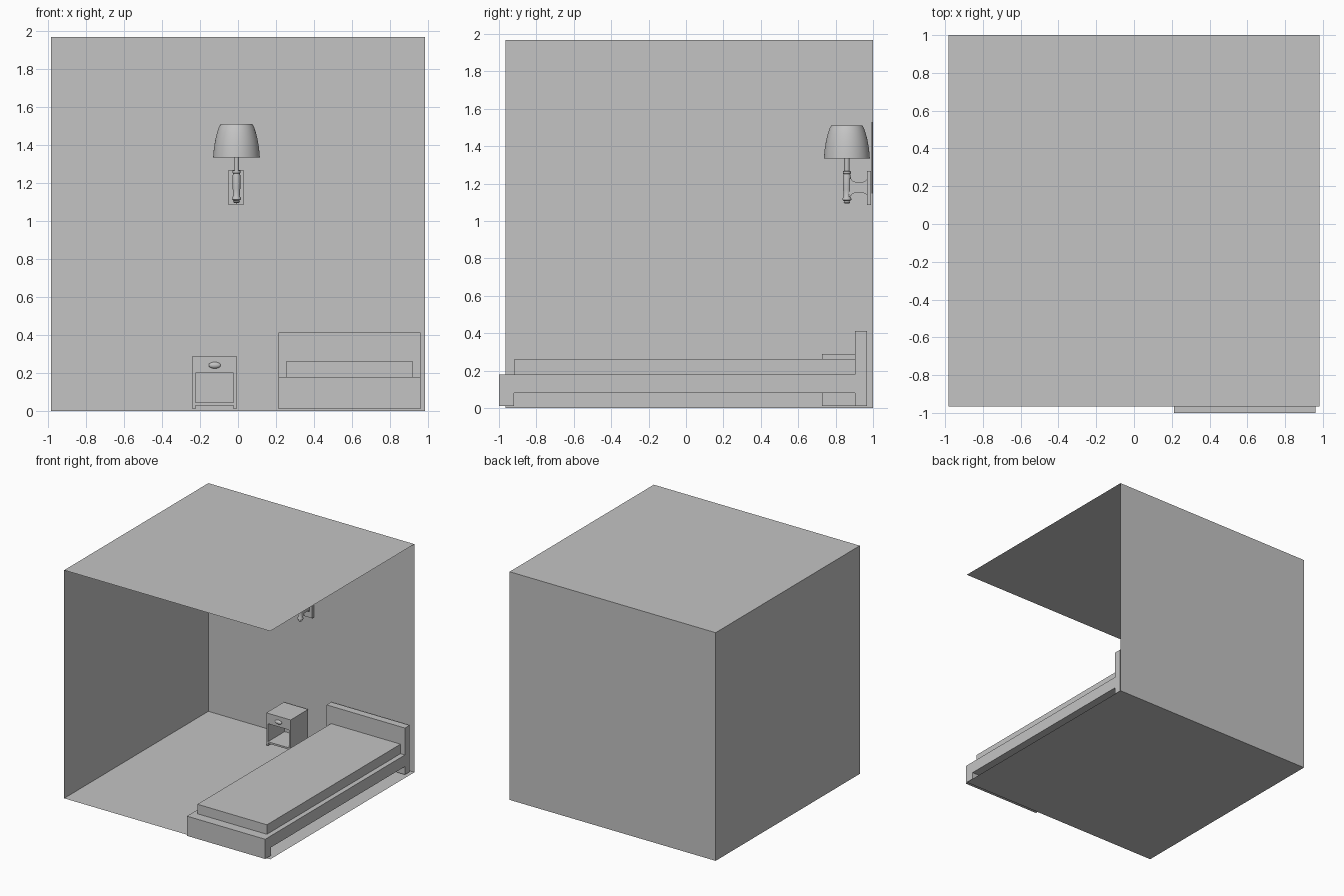
import bpy, bmesh, math

if "Cube" in bpy.data.objects:
    bpy.data.objects.remove(bpy.data.objects["Cube"])

grey = bpy.data.materials.new("plain grey")
grey.diffuse_color = (0.55, 0.55, 0.55, 1)
grey.use_nodes = True
grey.node_tree.nodes["Principled BSDF"].inputs["Base Color"].default_value = grey.diffuse_color


def finish(name, bm, smooth=False):
    bmesh.ops.recalc_face_normals(bm, faces=bm.faces)
    me = bpy.data.meshes.new(name)
    bm.to_mesh(me)
    bm.free()
    me.materials.append(grey)
    ob = bpy.data.objects.new(name, me)
    bpy.context.collection.objects.link(ob)
    if smooth:
        bpy.ops.object.select_all(action='DESELECT')
        ob.select_set(True)
        bpy.context.view_layer.objects.active = ob
        bpy.ops.object.shade_smooth_by_angle(angle=math.radians(35))
    return ob


def add_box(bm, x0, x1, y0, y1, z0, z1):
    vs = bmesh.ops.create_cube(bm, size=1)["verts"]
    for v in vs:
        v.co = (x1 if v.co.x > 0 else x0, y1 if v.co.y > 0 else y0, z1 if v.co.z > 0 else z0)
    return vs


def box(name, *dims):
    bm = bmesh.new()
    add_box(bm, *dims)
    return finish(name, bm)


def lathe(name, profile, cx, cy, seg=32):
    """Revolve (radius, z) points round a vertical axis."""
    bm = bmesh.new()
    vs = [bm.verts.new((cx + r, cy, z)) for r, z in profile]
    es = [bm.edges.new(p) for p in zip(vs, vs[1:])]
    bmesh.ops.spin(bm, geom=vs + es, cent=(cx, cy, 0), axis=(0, 0, 1),
                   angle=2 * math.pi, steps=seg)
    bmesh.ops.remove_doubles(bm, verts=bm.verts, dist=1e-5)
    return finish(name, bm, True)


# Room shell: floor, ceiling, left and back walls; front and right are open
bm = bmesh.new()
add_box(bm, -0.983, 0.983, -0.965, 1.0, 0.0, 1.968)
bm.normal_update()
bmesh.ops.delete(bm, geom=[f for f in bm.faces if f.normal.x > 0.5 or f.normal.y < -0.5],
                 context='FACES')
finish("room_shell", bm)

# Picture panel on the back wall
box("wall_picture", -0.808, -0.108, 0.993, 0.998, 1.148, 1.53)

# Bed
X0, X1 = 0.213, 0.96
box("headboard", X0, X1, 0.904, 0.968, 0.01, 0.412)
box("footboard", X0, X1, -1.0, -0.92, 0.01, 0.18)
box("bed_frame", X0, X1, -0.92, 0.904, 0.08, 0.18)
box("mattress", 0.255, 0.918, -0.917, 0.904, 0.18, 0.262)

# Nightstand: open shelf below a drawer
N0, N1, F, B = -0.24, -0.008, 0.728, 0.968
box("nightstand_drawer", N0, N1, F, B, 0.2, 0.29)
box("nightstand_left_side", N0, N0 + 0.016, F, B, 0.01, 0.2)
box("nightstand_right_side", N1 - 0.016, N1, F, B, 0.01, 0.2)
box("nightstand_shelf", N0 + 0.016, N1 - 0.016, F, B, 0.03, 0.045)
box("nightstand_back", N0 + 0.016, N1 - 0.016, B - 0.012, B, 0.045, 0.2)

# Drawer handle: rounded pull
bm = bmesh.new()
bmesh.ops.create_uvsphere(bm, u_segments=24, v_segments=12, radius=1)
for v in bm.verts:
    x = max(-0.031, min(0.031, v.co.x * 0.033))
    v.co = (-0.1225 + x, F - 0.002 + v.co.y * 0.014, 0.241 + v.co.z * 0.017)
finish("drawer_handle", bm, True)

# Wall lamp
LX, LY = -0.008, 0.86
lathe("lamp_shade", [(0.123, 1.333), (0.119, 1.38), (0.111, 1.43), (0.102, 1.465),
                     (0.092, 1.495), (0.083, 1.51)], LX, LY, 48)
lathe("lamp_stem", [(0, 1.25), (0.014, 1.25), (0.014, 1.4), (0, 1.4)], LX, LY)
lathe("lamp_body", [(0, 1.093), (0.012, 1.094), (0.018, 1.1), (0.014, 1.106), (0.024, 1.113),
                    (0.024, 1.12), (0.017, 1.132), (0.02, 1.17), (0.021, 1.235),
                    (0.018, 1.25), (0.021, 1.253), (0.021, 1.266), (0, 1.268)], LX, LY)
box("lamp_backplate", -0.05, 0.03, 0.968, 0.99, 1.085, 1.267)

# Lamp arm: flared side profile given as (y, half height), extruded across x
half = [(0.868, 0.05), (0.882, 0.046), (0.89, 0.034), (0.905, 0.029),
        (0.945, 0.029), (0.96, 0.034), (0.969, 0.045)]
outline = [(y, 1.18 + h) for y, h in half] + [(y, 1.18 - h) for y, h in reversed(half)]
bm = bmesh.new()
face = bm.faces.new([bm.verts.new((LX - 0.014, y, z)) for y, z in outline])
ext = bmesh.ops.extrude_face_region(bm, geom=[face])["geom"]
for v in ext:
    if isinstance(v, bmesh.types.BMVert):
        v.co.x += 0.028
finish("lamp_arm", bm)
